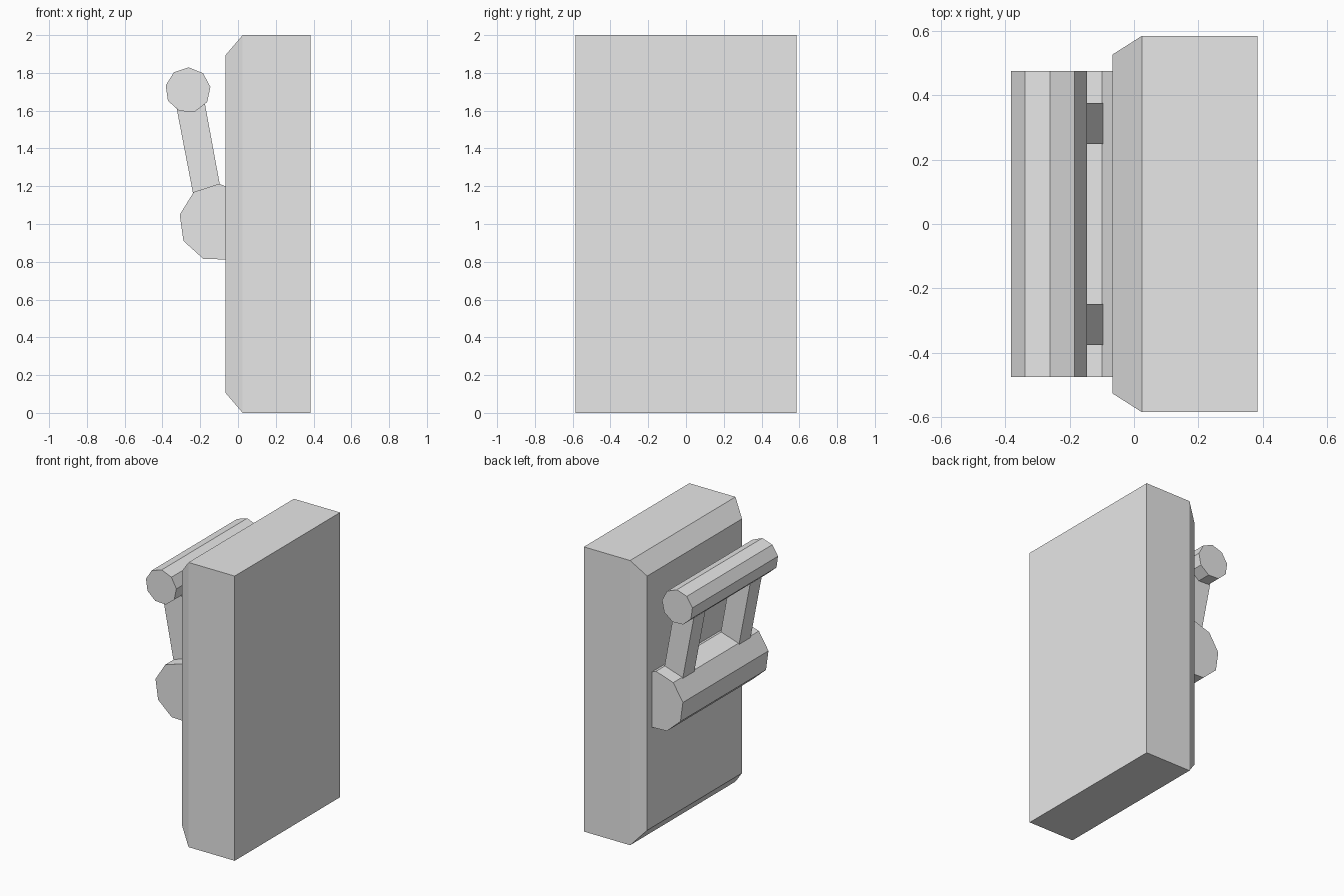
import bpy, bmesh, math
from mathutils import Vector

cube = bpy.data.objects.get("Cube")
if cube:
    bpy.data.objects.remove(cube, do_unlink=True)

grey = bpy.data.materials.new("light grey")
grey.use_nodes = True
colour = (0.8, 0.8, 0.8, 1.0)
grey.diffuse_color = colour
grey.node_tree.nodes["Principled BSDF"].inputs["Base Color"].default_value = colour


def finish(name, bm):
    bmesh.ops.recalc_face_normals(bm, faces=bm.faces)
    mesh = bpy.data.meshes.new(name)
    bm.to_mesh(mesh)
    bm.free()
    mesh.materials.append(grey)
    obj = bpy.data.objects.new(name, mesh)
    bpy.context.collection.objects.link(obj)
    return obj


def prism(name, profile, y0, y1):
    """Extrude an x-z outline along y."""
    bm = bmesh.new()
    face = bm.faces.new([bm.verts.new((x, y0, z)) for x, z in profile])
    out = bmesh.ops.extrude_face_region(bm, geom=[face], use_keep_orig=True)
    moved = [v for v in out["geom"] if isinstance(v, bmesh.types.BMVert)]
    bmesh.ops.translate(bm, verts=moved, vec=(0, y1 - y0, 0))
    return finish(name, bm)


def nonagon(cx, cz, r):
    return [(cx + r * math.cos(math.radians(168 + 40 * i)),
             cz + r * math.sin(math.radians(168 + 40 * i))) for i in range(9)]


# Wall plate: a slab with a tapered face on the handle side
bm = bmesh.new()
bmesh.ops.create_cube(bm, size=1)
for v in bm.verts:
    v.co = Vector((0.025 if v.co.x < 0 else 0.384, v.co.y * 1.17, v.co.z * 2 + 1))
side = min(bm.faces, key=lambda f: f.calc_center_median().x)
out = bmesh.ops.extrude_discrete_faces(bm, faces=[side])
for v in out["faces"][0].verts:
    v.co = Vector((-0.067, v.co.y * 0.9, 1 + (v.co.z - 1) * 0.893))
finish("wall_plate", bm)

# Pivot barrel, half sunk in the plate, and the grip bar
prism("pivot_barrel", nonagon(-0.107, 1.007, 0.206), -0.475, 0.475)
prism("grip_bar", nonagon(-0.265, 1.709, 0.12), -0.475, 0.475)

# Two slanted arms from the barrel to the bar
arm = [(-0.336, 1.67), (-0.205, 0.99), (-0.056, 0.99), (-0.185, 1.69)]
for name, y in (("left_arm", -0.3125), ("right_arm", 0.3125)):
    prism(name, arm, y - 0.064, y + 0.064)
